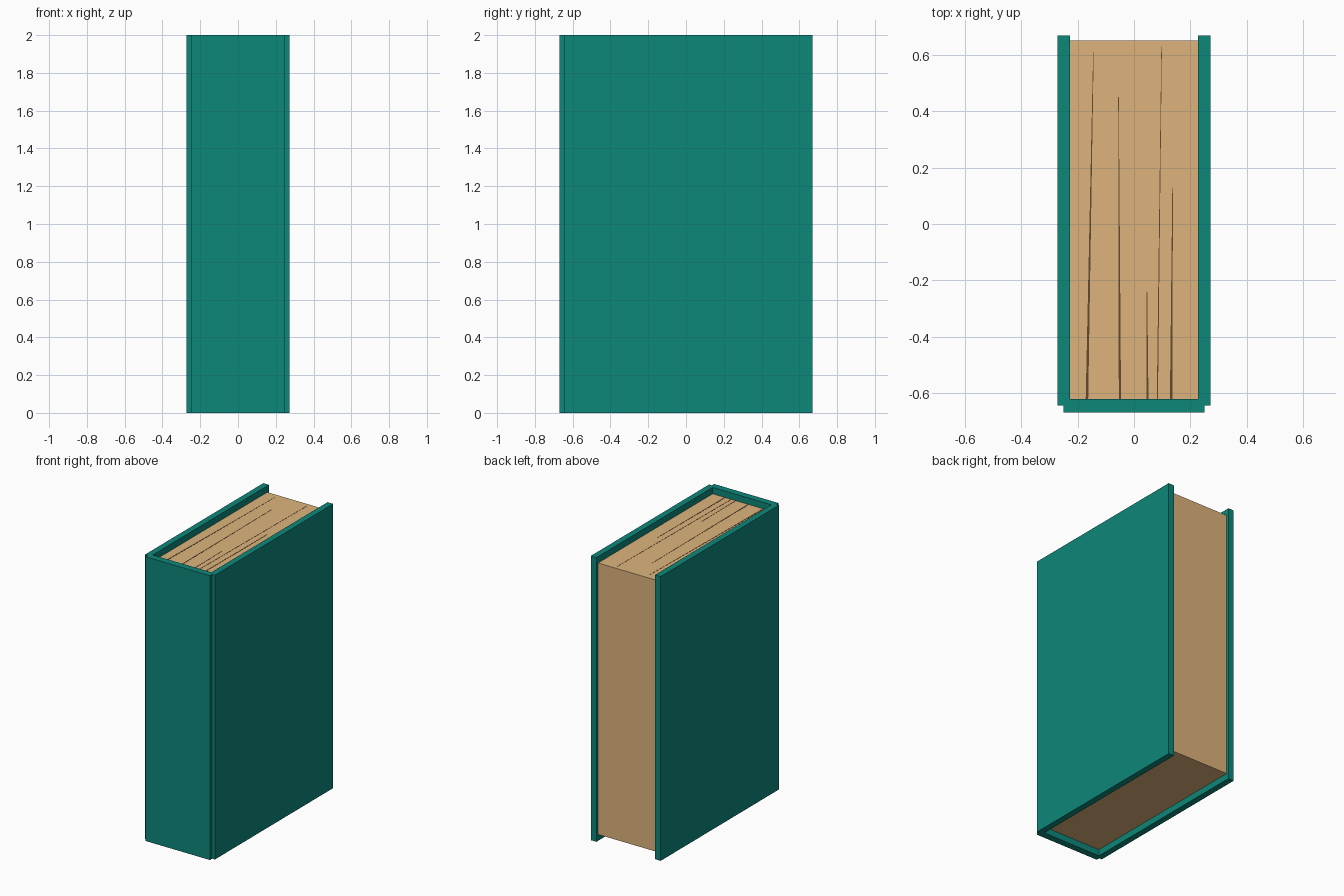
import bpy, bmesh

if "Cube" in bpy.data.objects:
    bpy.data.objects.remove(bpy.data.objects["Cube"])


def material(name, rgb):
    m = bpy.data.materials.new(name)
    m.diffuse_color = (*rgb, 1)
    m.use_nodes = True
    m.node_tree.nodes["Principled BSDF"].inputs["Base Color"].default_value = m.diffuse_color
    return m


def extruded(name, outlines, z0, z1, mat):
    """Extrude flat outlines from z0 to z1 into one object."""
    bm = bmesh.new()
    for pts in outlines:
        face = bm.faces.new([bm.verts.new((x, y, z0)) for x, y in pts])
        top = bmesh.ops.extrude_face_region(bm, geom=[face])["geom"]
        verts = [g for g in top if isinstance(g, bmesh.types.BMVert)]
        bmesh.ops.translate(bm, verts=verts, vec=(0, 0, z1 - z0))
    bmesh.ops.recalc_face_normals(bm, faces=bm.faces)
    me = bpy.data.meshes.new(name)
    bm.to_mesh(me)
    bm.free()
    me.materials.append(mat)
    ob = bpy.data.objects.new(name, me)
    bpy.context.collection.objects.link(ob)
    return ob


teal = material("cover_cloth", (0.004, 0.242, 0.195))
paper = material("paper", (0.73, 0.456, 0.202))
shadow = material("page_gap", (0.12, 0.07, 0.03))

# Cover: two boards and a stepped spine, as one U-shaped section
half = [(0.25, -0.67), (0.25, -0.645), (0.272, -0.645),
        (0.272, 0.67), (0.228, 0.67), (0.228, -0.622)]
extruded("cover", [half + [(-x, y) for x, y in reversed(half)]], 0, 2, teal)

# Page block, set back from the cover edges
p0, p1 = 0.045, 1.955
extruded("pages", [[(-0.228, -0.622), (0.228, -0.622),
                    (0.228, 0.652), (-0.228, 0.652)]], p0, p1, paper)

# Tapering gaps between pages: x at spine, x at tip, y of tip, width at spine
gaps = [(-0.167, -0.144, 0.61, 0.009), (-0.050, -0.055, 0.45, 0.008),
        (0.048, 0.046, -0.24, 0.007), (0.083, 0.098, 0.63, 0.004),
        (0.132, 0.137, 0.13, 0.009)]
extruded("page_gaps", [[(a - w / 2, -0.622), (a + w / 2, -0.622),
                        (b + 0.001, y), (b - 0.001, y)] for a, b, y, w in gaps],
         p1 - 0.002, p1 + 0.001, shadow)
